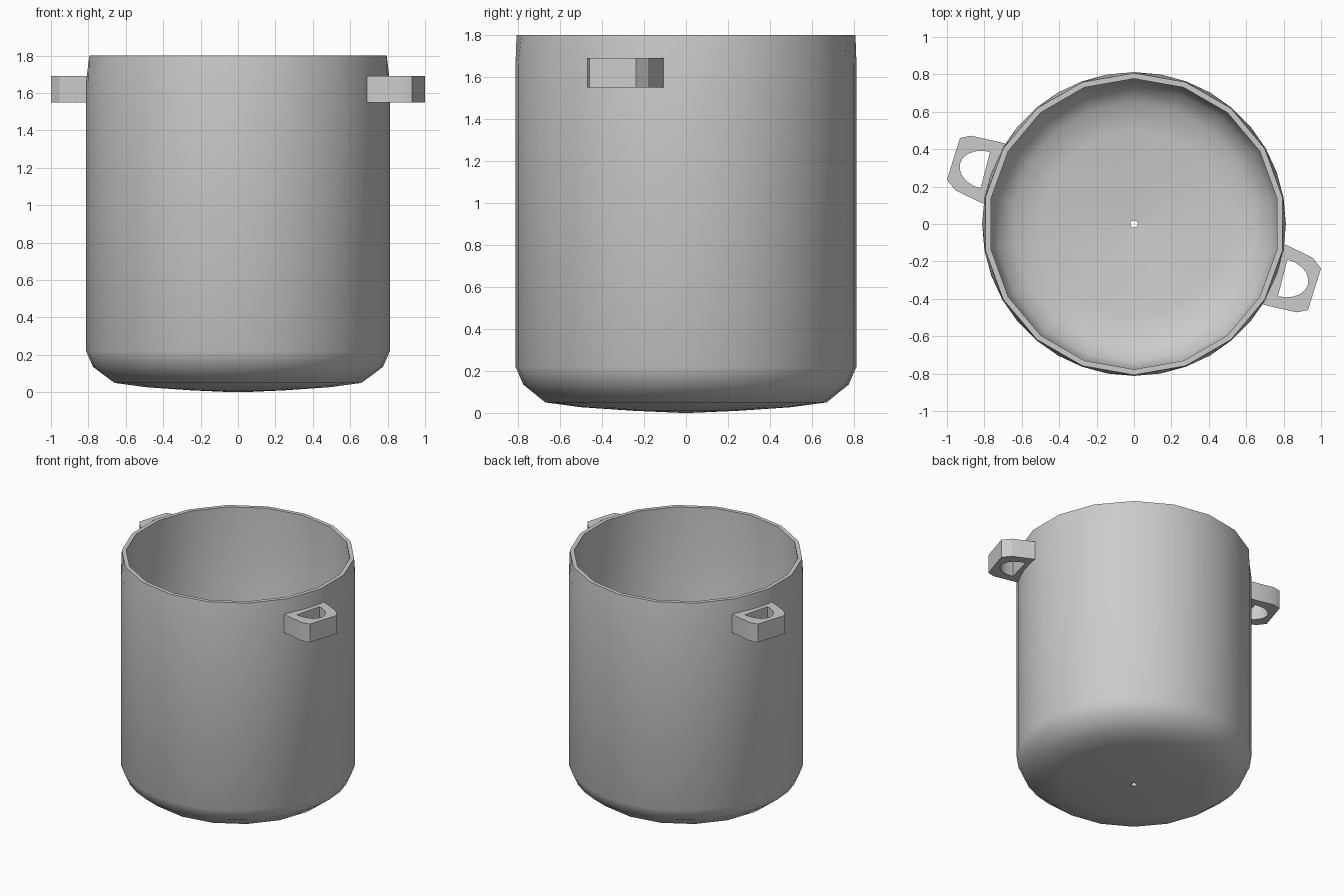
import bpy, bmesh, math

if "Cube" in bpy.data.objects:
    bpy.data.objects.remove(bpy.data.objects["Cube"])

SIDES = 36
CHORD = math.cos(math.radians(10))

# pot shell profile: (radius, z, rounded) - un-rounded rings are 18-sided
PROFILE = [(0.02, 0.0, 0), (0.25, 0.01, 0), (0.5, 0.027, 0), (0.67, 0.05, 0),
           (0.775, 0.135, 1), (0.812, 0.22, 1), (0.812, 1.66, 1), (0.807, 1.8, 0),
           (0.777, 1.8, 0), (0.777, 0.24, 0), (0.74, 0.155, 0), (0.65, 0.085, 0),
           (0.5, 0.06, 0), (0.02, 0.035, 0)]

bm = bmesh.new()
rings = []
for r, z, rounded in PROFILE:
    ring = []
    for i in range(SIDES):
        a = math.radians(90) + 2 * math.pi * i / SIDES
        rr = r if rounded or i % 2 == 0 else r * CHORD
        ring.append(bm.verts.new((rr * math.cos(a), rr * math.sin(a), z)))
    rings.append(ring)
for k in range(len(rings)):
    a, b = rings[k], rings[(k + 1) % len(rings)]
    for i in range(SIDES):
        j = (i + 1) % SIDES
        bm.faces.new((a[i], a[j], b[j], b[i]))
bmesh.ops.recalc_face_normals(bm, faces=bm.faces)
mesh = bpy.data.meshes.new("pot_body")
bm.to_mesh(mesh)
bm.free()
body = bpy.data.objects.new("pot_body", mesh)
bpy.context.collection.objects.link(body)
bpy.context.view_layer.objects.active = body
body.select_set(True)
bpy.ops.object.shade_smooth_by_angle(angle=math.radians(40))

# handle outline and D-shaped grip hole, seen from above
OUTER = [(0.80, -0.107), (0.82, -0.115), (0.955, -0.18), (1.0, -0.237),
         (0.93, -0.46), (0.87, -0.472), (0.71, -0.436), (0.69, -0.43)]
hole_mid, half = (0.795, -0.288), 0.101
ax = math.radians(-14.5)
HOLE = []
for i in range(11):
    t = -math.pi / 2 + math.pi * i / 10
    u, v = 0.14 * math.cos(t), half * math.sin(t)
    HOLE.append((hole_mid[0] + u * math.cos(ax) - v * math.sin(ax),
                 hole_mid[1] + u * math.sin(ax) + v * math.cos(ax)))


def make_handle(name, s):
    cu = bpy.data.curves.new(name, 'CURVE')
    cu.dimensions = '2D'
    cu.fill_mode = 'BOTH'
    cu.extrude = 0.07
    for pts in (OUTER, HOLE):
        sp = cu.splines.new('POLY')
        sp.points.add(len(pts) - 1)
        for p, (x, y) in zip(sp.points, pts):
            p.co = (x * s, y * s, 0, 1)
        sp.use_cyclic_u = True
    ob = bpy.data.objects.new(name, cu)
    ob.location.z = 1.62
    bpy.context.collection.objects.link(ob)
    bpy.ops.object.select_all(action='DESELECT')
    bpy.context.view_layer.objects.active = ob
    ob.select_set(True)
    bpy.ops.object.convert(target='MESH')
    bpy.ops.object.shade_smooth_by_angle(angle=math.radians(25))


make_handle("right_handle", 1)
make_handle("left_handle", -1)
